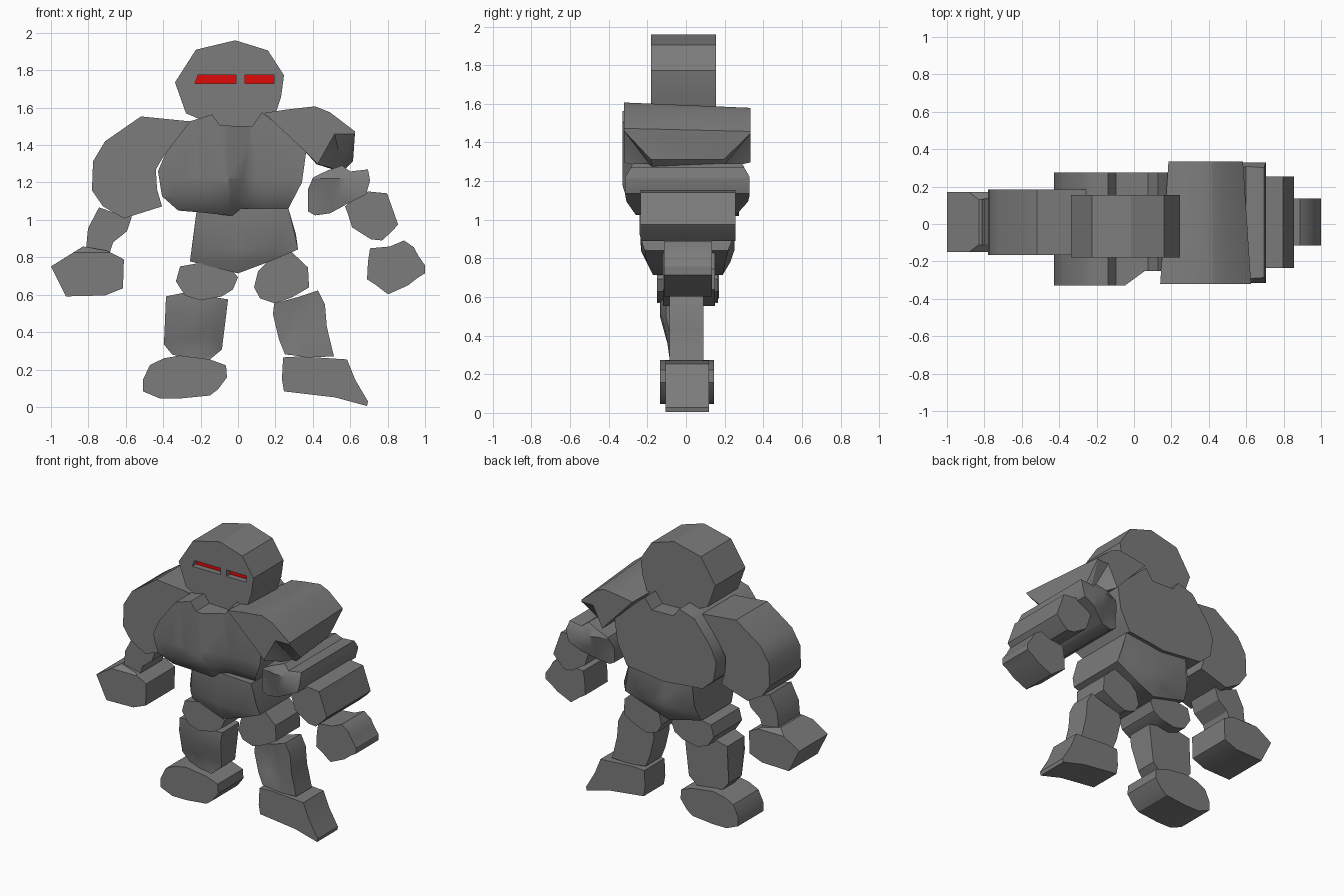
import bpy, bmesh, math


def material(name, colour):
    m = bpy.data.materials.new(name)
    m.diffuse_color = (*colour, 1)
    return m


STONE = material("stone grey", (0.2, 0.2, 0.2))
RED = material("eye red", (0.75, 0.003, 0.003))


def smooth(ob, angle=30):
    bpy.ops.object.select_all(action="DESELECT")
    bpy.context.view_layer.objects.active = ob
    ob.select_set(True)
    bpy.ops.object.shade_smooth_by_angle(angle=math.radians(angle))


def slab(name, outline, y0, y1, front=None, back=None, xcuts=(), zcuts=(), mat=STONE, angle=30,
         back_xz=None):
    """Extrude an x-z outline from y0 to y1; front/back reshape the caps, back_xz moves the rear outline."""
    bm = bmesh.new()
    a = [bm.verts.new((x, y0, z)) for x, z in outline]
    b = [bm.verts.new((x, y1, z)) for x, z in outline]
    bm.faces.new(a)
    bm.faces.new(b[::-1])
    n = len(a)
    for i in range(n):
        j = (i + 1) % n
        bm.faces.new((a[j], a[i], b[i], b[j]))
    if front or back:
        bmesh.ops.triangulate(bm, faces=[f for f in bm.faces if len(f.verts) > 4])
        cuts = [((c, 0, 0), (1, 0, 0)) for c in xcuts] + [((0, 0, c), (0, 0, 1)) for c in zcuts]
        for co, no in cuts:
            bmesh.ops.bisect_plane(bm, geom=bm.verts[:] + bm.edges[:] + bm.faces[:],
                                   plane_co=co, plane_no=no, dist=1e-5)
        mid = (y0 + y1) / 2
        for v in bm.verts:
            at_front = v.co.y < mid
            f = front if at_front else back
            if f:
                v.co.y = f(v.co.x, v.co.z)
            if back_xz and not at_front:
                v.co.x, v.co.z = back_xz(v.co.x, v.co.z)
        bmesh.ops.triangulate(bm, faces=bm.faces[:])
    bmesh.ops.recalc_face_normals(bm, faces=bm.faces[:])
    me = bpy.data.meshes.new(name)
    bm.to_mesh(me)
    bm.free()
    ob = bpy.data.objects.new(name, me)
    bpy.context.collection.objects.link(ob)
    me.materials.append(mat)
    smooth(ob, angle)
    return ob


def ramp(t, t0, t1, v0, v1):
    k = min(1, max(0, (t - t0) / (t1 - t0)))
    return v0 + (v1 - v0) * k


# Head with two recessed eye slots
head = slab("head", [(-.225, 1.91), (-.015, 1.96), (.16, 1.906), (.246, 1.773), (.23, 1.655),
                     (.187, 1.53), (.075, 1.49), (-.095, 1.49), (-.278, 1.57), (-.337, 1.735)],
            -.18, .155)
eyes = {"left": [(-.213, 1.775), (-.012, 1.775), (-.012, 1.73), (-.23, 1.73)],
        "right": [(.037, 1.775), (.193, 1.775), (.193, 1.73), (.037, 1.73)]}
for side, shape in eyes.items():
    cutter = slab(side + "_eye_cutter", shape, -.3, -.135)
    mod = head.modifiers.new("slot", "BOOLEAN")
    mod.operation = "DIFFERENCE"
    mod.solver = "EXACT"
    mod.object = cutter
    bpy.context.view_layer.objects.active = head
    bpy.ops.object.modifier_apply(modifier=mod.name)
    bpy.data.objects.remove(cutter)
    slab(side + "_eye", shape, -.14, -.134, mat=RED)
smooth(head)

# Torso: stepped chest that curves in toward the waist
slab("torso", [(-.257, 1.527), (-.139, 1.564), (-.096, 1.505), (.075, 1.5), (.128, 1.575),
               (.182, 1.532), (.364, 1.361), (.342, 1.2), (.267, 1.056), (.13, 1.04),
               (-.016, 1.02), (-.2, 1.04), (-.32, 1.05), (-.406, 1.126), (-.428, 1.26), (-.385, 1.361)],
     -.33, .275, xcuts=(-.22, -.05, .06, .2), zcuts=(1.06, 1.12, 1.22), angle=42,
     front=lambda x, z: ramp(x, -.05, .06, -.33, -.25)
     + .1 * ramp(z, 1.02, 1.2, 1, 0) ** 2)

# Waist: shallower on the left, with a soft bevel along its lower rim
rim = lambda x, z: ramp(z - .714 - .25 * abs(x), 0, .1, 1, 0)
slab("waist", [(-.22, 1.06), (.27, 1.06), (.31, .922), (.321, .842), (.171, .778),
               (0, .714), (-.257, .778), (-.24, .9)], -.24, .25, xcuts=(0,), zcuts=(.78, .84), angle=40,
     front=lambda x, z: ramp(x, -.25, .15, -.19, -.24) + .05 * rim(x, z),
     back=lambda x, z: .25 - .06 * rim(x, z))

# Right arm: shoulder narrows at its outer lower corner and toward the back
pull = lambda x, z: .15 * ramp(z, 1.3, 1.46, 1, 0) * ramp(x, .43, .56, 0, 1)
slab("right_shoulder", [(.14, 1.572), (.267, 1.591), (.412, 1.607), (.492, 1.575), (.626, 1.473),
                        (.615, 1.313), (.56, 1.26), (.428, 1.297), (.364, 1.361)],
     -.32, .335, xcuts=(.43,), zcuts=(1.46,),
     front=lambda x, z: -.32 + pull(x, z),
     back=lambda x, z: .333 - pull(x, z),
     back_xz=lambda x, z: (.385 + (x - .385) * .82, 1.3 + (z - 1.3) * .91))
slab("right_elbow", [(.374, 1.045), (.374, 1.163), (.401, 1.227), (.478, 1.264), (.556, 1.291),
                     (.6, 1.259), (.695, 1.27), (.706, 1.211), (.685, 1.136), (.6, 1.094),
                     (.492, 1.035), (.412, 1.024)],
     -.315, .33, xcuts=(.5, .6), zcuts=(1.13, 1.22),
     front=lambda x, z: ramp(x + z, 1.5, 1.72, -.26, -.315) + ramp(z, 1.22, 1.29, 0, .04),
     back=lambda x, z: ramp(x + z, 1.5, 1.72, .26, .33) - ramp(z, 1.22, 1.29, 0, .04))
slab("right_forearm", [(.695, 1.152), (.797, 1.142), (.856, .976), (.824, .939), (.77, .89),
                       (.711, .896), (.61, .96), (.588, 1.03), (.572, 1.072), (.63, 1.12)], -.235, .255)
slab("right_hand", [(.888, .89), (.941, .853), (.963, .81), (1, .757), (1, .714), (.963, .692),
                    (.909, .65), (.802, .602), (.733, .655), (.69, .682), (.695, .778),
                    (.706, .848), (.813, .858)], -.115, .135)

# Left arm
slab("left_shoulder", [(-.519, 1.553), (-.257, 1.527), (-.2, 1.4), (-.385, 1.361), (-.439, 1.27),
                       (-.433, 1.163), (-.406, 1.072), (-.61, 1.008), (-.722, 1.072),
                       (-.781, 1.158), (-.775, 1.313), (-.711, 1.42)], -.165, .185)
slab("left_forearm", [(-.743, 1.067), (-.61, 1.02), (-.567, 1.019), (-.594, .939), (-.668, .88),
                      (-.69, .81), (-.813, .84), (-.802, .955)], -.11, .13)
slab("left_hand", [(-.829, .858), (-.7, .835), (-.61, .789), (-.615, .634), (-.711, .596),
                   (-.92, .591), (-1, .751)], -.15, .17, zcuts=(.825,),
     front=lambda x, z: ramp(z, .825, .85, -.15, -.11),
     back=lambda x, z: ramp(z, .825, .85, .17, .13))

# Thighs
slab("left_thigh", [(-.31, .751), (-.187, .773), (-.053, .757), (0, .693), (-.027, .628),
                    (-.086, .591), (-.203, .57), (-.283, .596), (-.332, .671)], -.15, .165)
slab("right_thigh", [(.107, .725), (.16, .778), (.278, .837), (.374, .746), (.38, .639),
                     (.289, .586), (.198, .553), (.118, .58), (.086, .639)], -.118, .15)

# Shins with uneven front faces
slab("left_shin", [(-.385, .591), (-.283, .612), (-.053, .575), (-.07, .441), (-.086, .307),
                   (-.15, .254), (-.23, .243), (-.353, .281), (-.396, .334), (-.38, .468)],
     -.12, .09, xcuts=(-.24, -.13), zcuts=(.36, .5),
     front=lambda x, z: ramp(z, .3, .5, -.08, -.135) + ramp(abs(x + .2), .05, .15, 0, .035))
slab("right_shin", [(.193, .553), (.332, .591), (.428, .623), (.465, .548), (.476, .414),
                    (.513, .27), (.385, .265), (.251, .281), (.219, .361), (.187, .495)],
     -.085, .09, xcuts=(.28, .38), zcuts=(.42,),
     front=lambda x, z: -.085 + ramp(abs(x - .33) + abs(z - .42), 0, .12, .03, 0))

# Feet
slab("left_foot", [(-.47, .225), (-.396, .26), (-.31, .275), (-.15, .254), (-.064, .222),
                   (-.059, .158), (-.107, .094), (-.15, .061), (-.31, .045), (-.417, .045),
                   (-.508, .083), (-.508, .147)], -.135, .145)
slab("right_foot", [(.241, .265), (.332, .27), (.583, .254), (.626, .147), (.695, .029),
                    (.69, .005), (.519, .051), (.246, .083), (.235, .147)], -.105, .12)
